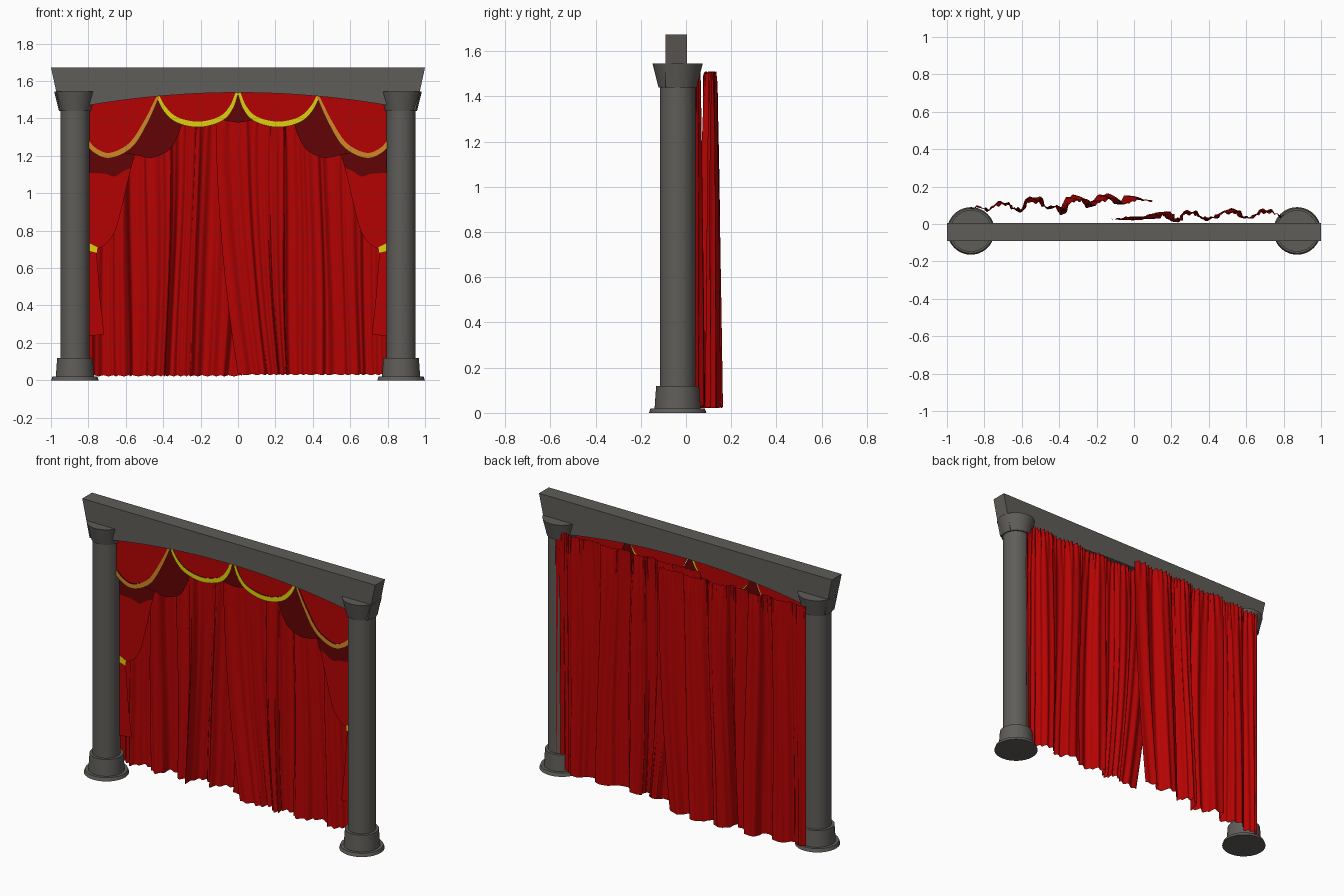
import bpy, bmesh, math
from mathutils import Vector

cube = bpy.data.objects.get("Cube")
if cube:
    bpy.data.objects.remove(cube, do_unlink=True)


def material(name, r, g, b):
    m = bpy.data.materials.new(name)
    m.use_nodes = True
    m.diffuse_color = (r, g, b, 1)
    m.node_tree.nodes["Principled BSDF"].inputs["Base Color"].default_value = (r, g, b, 1)
    return m


STONE = material("grey stone", 0.116, 0.109, 0.099)
RED = material("red velvet", 0.46, 0.0008, 0.0008)
MAROON = material("dark maroon", 0.12, 0.001, 0.0015)
YELLOW = material("yellow gold", 0.73, 0.64, 0.004)
BRONZE = material("orange gold", 0.63, 0.25, 0.02)


def make(name, verts, faces, mat, mirror=False):
    mesh = bpy.data.meshes.new(name)
    mesh.from_pydata(verts, [], faces)
    mesh.materials.append(mat)
    obj = bpy.data.objects.new(name, mesh)
    bpy.context.collection.objects.link(obj)
    if mirror:
        obj.modifiers.new("Mirror", "MIRROR").use_axis[0] = True
    return obj


def spline(points, steps=8):
    """Catmull-Rom curve through a few points."""
    p = [Vector(q) for q in points]
    p = [2 * p[0] - p[1]] + p + [2 * p[-1] - p[-2]]
    out = []
    for a, b, c, d in zip(p, p[1:], p[2:], p[3:]):
        for i in range(steps):
            t = i / steps
            out.append(0.5 * (2 * b + (c - a) * t + (2 * a - 5 * b + 4 * c - d) * t**2
                              + (3 * b - a - 3 * c + d) * t**3))
    return out + [p[-2]]


def strip(name, low, high, y, mat):
    """Flat mirrored cloth between two curves in the xz plane."""
    n = len(low)
    verts = [(v[0], y, v[1]) for v in low + high]
    faces = [(i, i + 1, n + i + 1, n + i) for i in range(n - 1)]
    make(name, verts, faces, mat, mirror=True)


# Columns: turned profile
profile = [(0.127, 0), (0.12, 0.02), (0.102, 0.02), (0.095, 0.12), (0.078, 0.12),
           (0.078, 1.44), (0.085, 1.44), (0.111, 1.545)]
SEG = 48
verts = [(0.872 + r * math.cos(k * math.tau / SEG), -0.037 + r * math.sin(k * math.tau / SEG), z)
         for r, z in profile for k in range(SEG)]
faces = [(j * SEG + k, j * SEG + (k + 1) % SEG, (j + 1) * SEG + (k + 1) % SEG, (j + 1) * SEG + k)
         for j in range(len(profile) - 1) for k in range(SEG)]
faces += [tuple(reversed(range(SEG))), tuple(range(len(verts) - SEG, len(verts)))]
columns = make("columns", verts, faces, STONE, mirror=True)
columns.data.shade_smooth()
columns.data.set_sharp_from_angle(angle=math.radians(35))


# Beam with arched underside
def arch(x):
    return 1.538 - 0.068 * (x / 0.8) ** 2


N = 32
xs = [-0.95 + 1.9 * i / N for i in range(N + 1)]
verts = []
for y in (-0.09, 0.005):
    verts += [(x, y, arch(x)) for x in xs] + [(x / 0.95, y, 1.673) for x in xs]
M = 2 * (N + 1)
faces = [(0, N + 1, M + N + 1, M), (N, M - 1, 2 * M - 1, M + N)]
for i in range(N):
    a, b = i, i + N + 1
    faces += [(a, a + 1, b + 1, b), (M + a, M + b, M + b + 1, M + a + 1),
              (a, M + a, M + a + 1, a + 1), (b, b + 1, M + b + 1, M + b)]
beam = make("beam", verts, faces, STONE)
bm = bmesh.new()
bm.from_mesh(beam.data)
bmesh.ops.recalc_face_normals(bm, faces=bm.faces)
bm.to_mesh(beam.data)
bm.free()


# Swags with gold trim hanging under their edges
def swag(name, points, y, gold, thick):
    edge = spline(points)
    n = len(edge) - 1
    top = [Vector((p.x, arch(p.x) + 0.025)) for p in edge]
    strip(name + "_swag", edge, top, y, RED)
    trim = []
    for i, p in enumerate(edge):
        d = (edge[min(i + 1, n)] - edge[max(i - 1, 0)]).normalized()
        w = thick * (0.5 + 0.5 * math.sin(math.pi * i / n))
        trim.append(p + Vector((d.y, -d.x)) * w)
    strip(name + "_trim", trim, edge, y - 0.004, gold)


swag("inner", [(0.012, 1.54), (0.045, 1.465), (0.1, 1.41), (0.21, 1.383), (0.32, 1.405),
               (0.385, 1.46), (0.425, 1.53)], -0.045, YELLOW, 0.03)
swag("outer", [(0.43, 1.53), (0.5, 1.39), (0.58, 1.27), (0.68, 1.217), (0.75, 1.235),
               (0.8, 1.285), (0.85, 1.37)], -0.048, BRONZE, 0.029)

# Dark tails filling the gaps below the swags
strip("side_tail",
      spline([(0.3, 1.37), (0.325, 1.3), (0.37, 1.23), (0.46, 1.19), (0.55, 1.205), (0.64, 1.22)]),
      spline([(0.3, 1.385), (0.38, 1.445), (0.428, 1.52), (0.5, 1.38), (0.58, 1.26), (0.64, 1.23)]),
      -0.04, MAROON)
strip("centre_tail", spline([(0, 1.378), (0.05, 1.385), (0.11, 1.4)]),
      spline([(0, 1.545), (0.04, 1.465), (0.11, 1.405)]), -0.04, MAROON)

# Side drapes gathered by ties, with a dark band under the swag
edge = spline([(0.54, 1.25), (0.575, 1.12), (0.625, 0.91), (0.66, 0.79), (0.71, 0.725), (0.755, 0.7)])
strip("side_drape", [Vector((0.86, p.y)) for p in edge], edge, -0.015, RED)
band = spline([(0.572, 1.135), (0.61, 1.12), (0.66, 1.09), (0.72, 1.105), (0.86, 1.11)])
strip("drape_band", band, [Vector((p.x - 0.035, 1.25)) for p in band], -0.02, MAROON)
edge = spline([(0.758, 0.7), (0.748, 0.58), (0.735, 0.42), (0.715, 0.245)])
strip("drape_end", [Vector((0.86, p.y - 0.015)) for p in edge], edge, -0.015, RED)
strip("drape_tie", [(0.75, 0.68), (0.79, 0.69), (0.85, 0.71)],
      [(0.752, 0.712), (0.79, 0.73), (0.85, 0.75)], -0.02, YELLOW)


# Main curtains: a folded hem path that tightens towards a gathered top
def curtain(name, path, y_outer, y_inner, slant, top, bottom):
    hem = spline(path, 12)
    nu, nv = len(hem) - 1, 30
    verts = []
    for j in range(nv + 1):
        v = j / nv
        body = 0.35 + 0.65 * v**0.5
        gather = max(0, 1 - v / 0.15)
        for i, p in enumerate(hem):
            u = i / nu
            line = y_outer + (y_inner - y_outer) * u
            ripple = math.sin(math.tau * 38 * u)
            pleat = math.sin(math.tau * 23 * u + 1.5 * v + 2 * math.sin(9 * u))
            x = p.x + slant * v**2 * u**3 + 0.012 * math.sin(4 * v + 11 * u) * (1 - u) * u * 4
            y = line + body * (p.y - line + 0.006 * pleat) + 0.005 * gather * ripple
            z = top + (bottom - top) * v + 0.006 * gather * ripple + 0.003 * v * pleat
            verts.append((x, y, z))
    s = nu + 1
    faces = [(j * s + i, j * s + i + 1, (j + 1) * s + i + 1, (j + 1) * s + i)
             for j in range(nv) for i in range(nu)]
    make(name, verts, faces, RED).data.shade_smooth()


curtain("left_curtain",
        [(0.86, 0.035), (0.82, 0.03), (0.78, 0.04), (0.74, 0.073), (0.68, 0.075), (0.64, 0.04),
         (0.58, 0.032), (0.54, 0.078), (0.47, 0.07), (0.43, 0.035), (0.36, 0.022), (0.32, 0.066),
         (0.25, 0.064), (0.23, 0.022), (0.18, 0.018), (0.15, 0.055), (0.09, 0.06), (0.04, 0.03),
         (-0.03, 0.035), (-0.12, 0.015)], 0.05, 0.034, 0.12, 1.497, 0.03)
curtain("right_curtain",
        [(-0.875, 0.075), (-0.83, 0.095), (-0.78, 0.07), (-0.73, 0.115), (-0.67, 0.112),
         (-0.64, 0.073), (-0.59, 0.075), (-0.57, 0.14), (-0.5, 0.138), (-0.475, 0.085),
         (-0.41, 0.09), (-0.375, 0.05), (-0.35, 0.12), (-0.3, 0.152), (-0.25, 0.135),
         (-0.22, 0.09), (-0.17, 0.14), (-0.1, 0.16), (-0.04, 0.1), (0.02, 0.148), (0.1, 0.125)],
        0.085, 0.118, -0.08, 1.505, 0.024)
